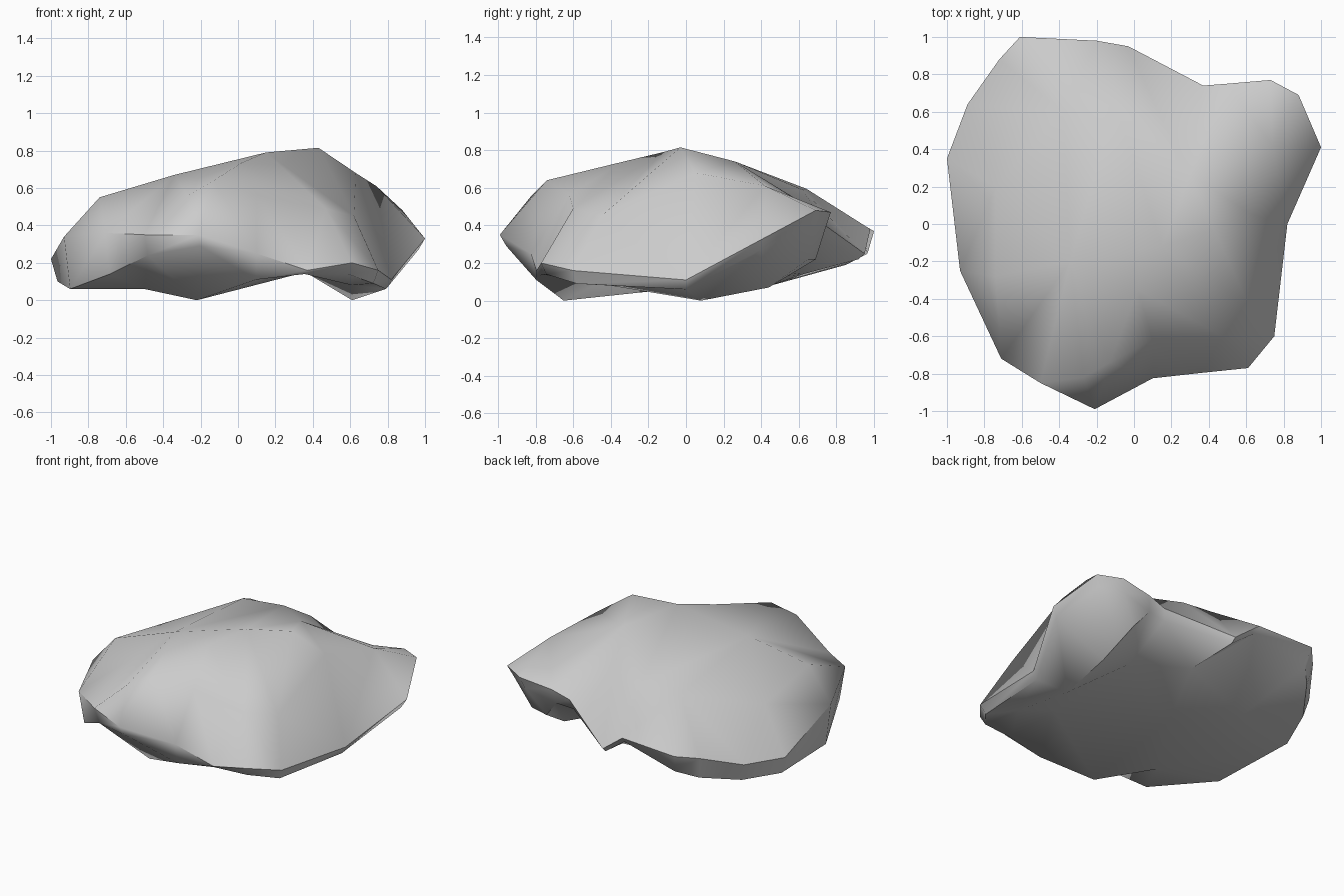
import bpy, bmesh, math
from mathutils import Vector
from mathutils.geometry import delaunay_2d_cdt

if "Cube" in bpy.data.objects:
    bpy.data.objects.remove(bpy.data.objects["Cube"])

# Rim of the rock, counter-clockwise: x, y, upper edge z, lower edge z
rim = [
    (-.21, -.99, .35, .29), (.10, -.825, .25, .11), (.37, -.795, .16, .14),
    (.61, -.77, .20, .14), (.75, -.60, .16, .09), (.82, 0, .11, .06),
    (1.0, .41, .33, .27), (.88, .69, .48, .41), (.73, .77, .47, .39),
    (.50, .75, .44, .34), (.37, .74, .40, .33), (-.03, .95, .25, .22),
    (-.20, .98, .38, .34), (-.61, 1.0, .37, .25), (-.72, .88, .34, .19),
    (-.89, .64, .25, .13), (-1.0, .35, .22, .10), (-.93, -.25, .34, .06),
    (-.71, -.72, .36, .14), (-.50, -.85, .35, .24),
]
# Crest and slopes above the rim
crest = [
    (.43, -.03, .815), (.15, -.12, .79), (.02, -.35, .735), (-.13, -.74, .64),
    (-.27, -.82, .56), (.47, -.60, .49), (.63, .05, .68), (.62, -.45, .45),
    (.74, .42, .61), (.30, .26, .74), (-.34, -.20, .67), (-.74, -.28, .55),
    (.12, .62, .59), (-.10, .64, .595), (-.74, .20, .46), (.10, -.62, .56),
    (-.38, .60, .585),
]
# Feet, ridge and hollows of the underside
underside = [
    (-.22, -.65, 0), (.61, .08, 0), (.61, -.40, .08), (.62, .44, .07),
    (.72, .65, .22), (.58, .69, .22), (.36, -.35, .15), (.35, .38, .17),
    (-.50, -.38, .06), (-.88, .15, .06), (-.50, .45, .08), (-.20, .10, .08),
    (.05, .62, .14),
]

n = len(rim)
upper = [Vector((x, y, z)) for x, y, z, b in rim]
lower = [Vector((x * .965, y * .965, b)) for x, y, z, b in rim]
bm = bmesh.new()


def skin(edge, inner):
    """Fill a rim loop with triangles running through the inner points."""
    pts = edge + [Vector(p) for p in inner]
    loop = [(i, (i + 1) % n) for i in range(n)]
    res = delaunay_2d_cdt([p.to_2d() for p in pts], loop, [], 1, 1e-5)
    source = res[3]
    verts = [bm.verts.new(p) for p in pts]
    for face in res[2]:
        bm.faces.new([verts[source[i][0]] for i in face])
    return verts[:n]


top_loop = skin(upper, crest)
low_loop = skin(lower, underside)

# Narrow broken band joining top and underside
for i in range(n):
    j = (i + 1) % n
    bm.faces.new((low_loop[i], low_loop[j], top_loop[j], top_loop[i]))
bmesh.ops.recalc_face_normals(bm, faces=bm.faces)

mesh = bpy.data.meshes.new("rock")
bm.to_mesh(mesh)
bm.free()
rock = bpy.data.objects.new("rock", mesh)
bpy.context.collection.objects.link(rock)
bpy.context.view_layer.objects.active = rock
rock.select_set(True)
bpy.ops.object.shade_smooth_by_angle(angle=math.radians(48))
